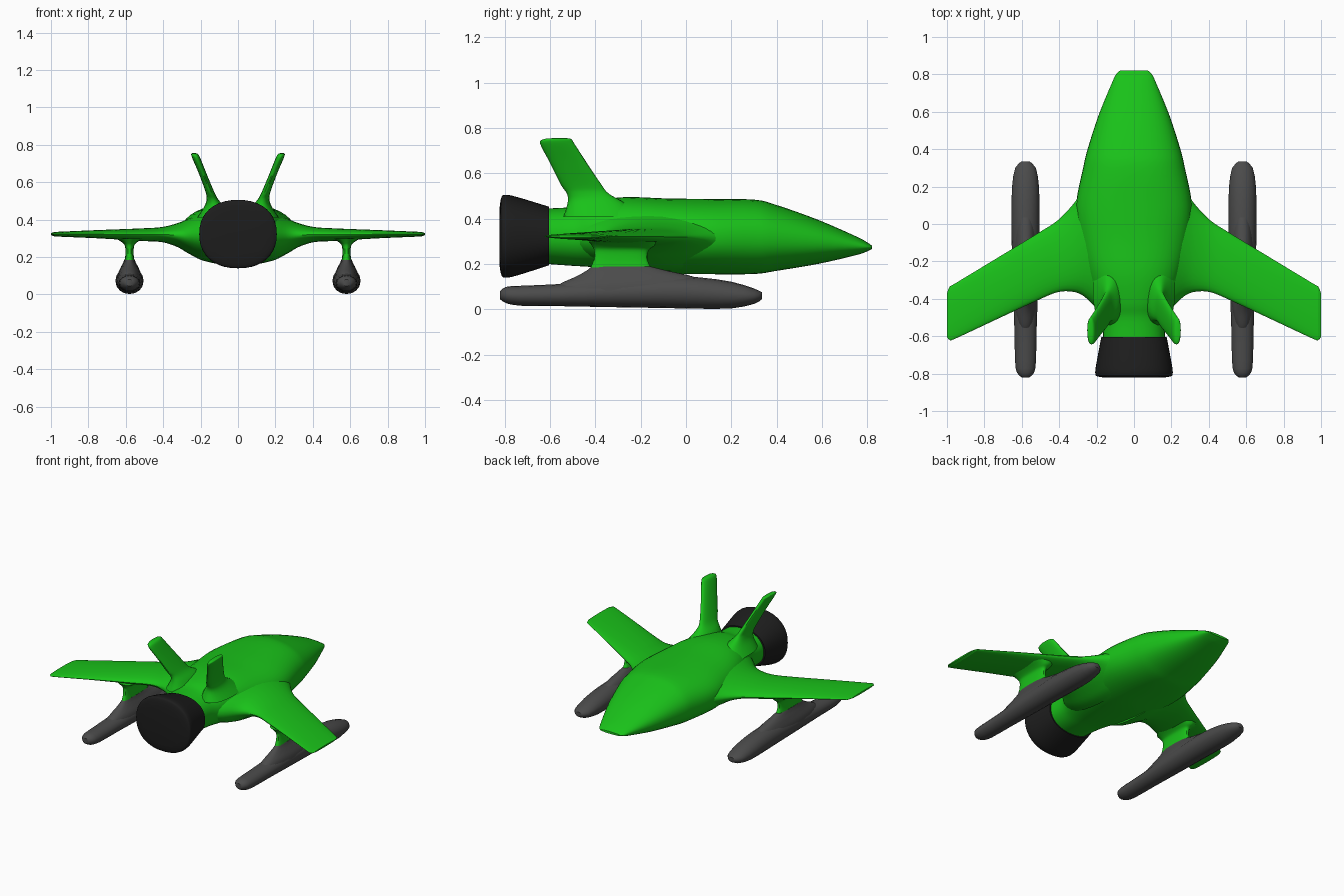
import bpy, bmesh, math


def material(name, rgb):
    m = bpy.data.materials.new(name)
    m.diffuse_color = (*rgb, 1)
    return m


GREEN = material("green", (0.01, 0.54, 0.01))
DARK = material("dark_grey", (0.07, 0.07, 0.07))
BLACK = material("black", (0.012, 0.012, 0.012))


def refine(rings, steps):
    """Catmull-Rom interpolation between the given rings."""
    out = []
    for i in range(len(rings) - 1):
        a, b, c, d = (rings[min(max(k, 0), len(rings) - 1)] for k in range(i - 1, i + 3))
        for s in range(steps):
            t = s / steps
            out.append([q + 0.5 * t * (r - p + t * (2 * p - 5 * q + 4 * r - w + t * (3 * (q - r) + w - p)))
                        for p, q, r, w in zip(a, b, c, d)])
    return out + [list(rings[-1])]


def loft(name, axis, rings, mat, power=2.0, sides=32, steps=4, flip_x=False):
    """Skin rings (position, u0, u1, v0, v1) along an axis; u, v are the other two axes in xyz order."""
    bm = bmesh.new()
    u, v = [k for k in range(3) if k != axis]
    loops = []
    for pos, u0, u1, v0, v1 in refine(rings, steps):
        loop = []
        for i in range(sides):
            a = 2 * math.pi * i / sides
            c, s = math.cos(a), math.sin(a)
            co = [0, 0, 0]
            co[axis] = pos
            co[u] = (u0 + u1) / 2 + (u1 - u0) / 2 * math.copysign(abs(c) ** (2 / power), c)
            co[v] = (v0 + v1) / 2 + (v1 - v0) / 2 * math.copysign(abs(s) ** (2 / power), s)
            if flip_x:
                co[0] = -co[0]
            loop.append(bm.verts.new(co))
        loops.append(loop)
    for p, q in zip(loops, loops[1:]):
        for i in range(sides):
            j = (i + 1) % sides
            bm.faces.new((p[i], p[j], q[j], q[i]))
    bm.faces.new(loops[0])
    bm.faces.new(loops[-1])
    bmesh.ops.recalc_face_normals(bm, faces=bm.faces)
    me = bpy.data.meshes.new(name)
    bm.to_mesh(me)
    bm.free()
    me.materials.append(mat)
    ob = bpy.data.objects.new(name, me)
    bpy.context.collection.objects.link(ob)
    bpy.ops.object.select_all(action='DESELECT')
    ob.select_set(True)
    bpy.context.view_layer.objects.active = ob
    bpy.ops.object.shade_smooth_by_angle(angle=math.radians(40))
    return ob


def around(cx, rows):
    """Rows (position, half width, lo, hi) centred on x = cx."""
    return [(p, cx - h, cx + h, lo, hi) for p, h, lo, hi in rows]


# fuselage: rows are y, half width, bottom z, top z
loft("fuselage", 1, around(0, [
    (-0.61, 0.165, 0.20, 0.445), (-0.50, 0.168, 0.192, 0.452), (-0.42, 0.195, 0.187, 0.475),
    (-0.27, 0.25, 0.172, 0.495), (-0.08, 0.295, 0.157, 0.489), (0.10, 0.31, 0.155, 0.487),
    (0.30, 0.272, 0.156, 0.484), (0.40, 0.248, 0.17, 0.46), (0.58, 0.19, 0.20, 0.396),
    (0.75, 0.12, 0.239, 0.322), (0.80, 0.096, 0.256, 0.295), (0.82, 0.075, 0.266, 0.281)]),
    GREEN, power=2.2, sides=40)

# engine nozzle
loft("engine_nozzle", 1, around(0, [
    (-0.822, 0.15, 0.19, 0.45), (-0.815, 0.195, 0.153, 0.492), (-0.80, 0.207, 0.14, 0.505),
    (-0.75, 0.202, 0.148, 0.497), (-0.605, 0.175, 0.194, 0.453)]),
    BLACK, power=2.25, sides=40)

for side, flip in (("right", False), ("left", True)):
    # swept wing with a thick blended root: x, trailing y, leading y, bottom z, top z
    loft(side + "_wing", 0, [
        (0.14, -0.50, 0.32, 0.17, 0.46), (0.20, -0.45, 0.25, 0.185, 0.437),
        (0.27, -0.385, 0.18, 0.222, 0.403), (0.33, -0.362, 0.10, 0.256, 0.379),
        (0.41, -0.365, 0.018, 0.28, 0.36), (0.52, -0.41, -0.053, 0.286, 0.353),
        (0.75, -0.517, -0.193, 0.30, 0.344), (0.96, -0.615, -0.32, 0.309, 0.335),
        (0.985, -0.62, -0.335, 0.312, 0.333), (1.0, -0.605, -0.37, 0.317, 0.328)],
        GREEN, flip_x=flip)

    # canted tail fin: z, x range, y range
    loft(side + "_fin", 2, [
        (0.41, 0.04, 0.22, -0.54, -0.18), (0.47, 0.075, 0.18, -0.522, -0.27),
        (0.51, 0.107, 0.168, -0.525, -0.34), (0.55, 0.128, 0.174, -0.552, -0.373),
        (0.65, 0.17, 0.211, -0.602, -0.44), (0.73, 0.202, 0.245, -0.643, -0.492),
        (0.75, 0.214, 0.25, -0.63, -0.505), (0.755, 0.224, 0.246, -0.59, -0.525)],
        GREEN, power=2.3, sides=24, flip_x=flip)

    # pylon under the wing: z, half width, y range
    loft(side + "_pylon", 2, around(0.58, [
        (0.185, 0.025, -0.42, -0.155), (0.22, 0.022, -0.407, -0.17),
        (0.26, 0.025, -0.405, -0.165), (0.28, 0.042, -0.415, -0.14), (0.30, 0.075, -0.43, -0.13)]),
        GREEN, power=2.8, sides=24, flip_x=flip)

    # long pod, plus the saddle that rises to meet the pylon
    loft(side + "_pod", 1, around(0.58, [
        (-0.82, 0.02, 0.045, 0.08), (-0.795, 0.046, 0.028, 0.099), (-0.73, 0.056, 0.016, 0.104),
        (-0.55, 0.06, 0.014, 0.112), (-0.35, 0.067, 0.01, 0.13), (-0.10, 0.074, 0.006, 0.145),
        (0.05, 0.075, 0.003, 0.142), (0.20, 0.072, 0.004, 0.122), (0.30, 0.055, 0.024, 0.092),
        (0.335, 0.02, 0.045, 0.075)]),
        DARK, sides=16, steps=2, flip_x=flip)
    loft(side + "_pod_saddle", 2, around(0.58, [
        (0.07, 0.068, -0.60, 0.12), (0.11, 0.062, -0.56, 0.10), (0.145, 0.047, -0.485, 0.03),
        (0.17, 0.034, -0.44, -0.08), (0.19, 0.026, -0.415, -0.16)]),
        DARK, power=2.3, sides=24, flip_x=flip)
